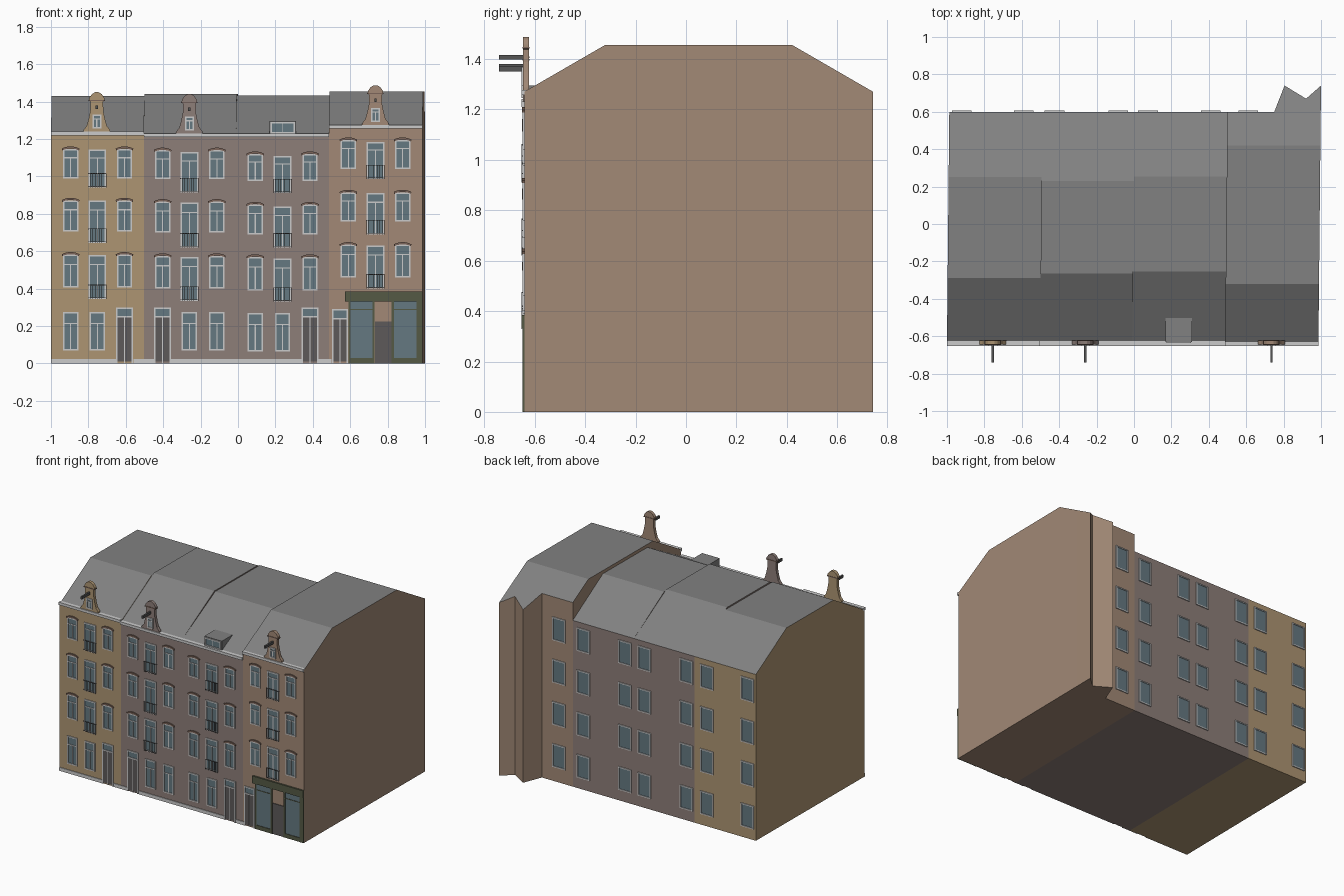
import bpy, bmesh

if "Cube" in bpy.data.objects:
    bpy.data.objects.remove(bpy.data.objects["Cube"])

COL = {
    "tan": (0.42, 0.30, 0.17), "mauve": (0.27, 0.21, 0.19), "brown": (0.36, 0.25, 0.18),
    "slate": (0.22, 0.22, 0.22), "glass": (0.13, 0.19, 0.22), "white": (0.55, 0.57, 0.55),
    "dark": (0.09, 0.09, 0.09), "green": (0.09, 0.10, 0.06), "door": (0.11, 0.10, 0.10),
    "trim": (0.20, 0.13, 0.10),
}
MATS = {}
for k, c in COL.items():
    MATS[k] = bpy.data.materials.new(k)
    MATS[k].diffuse_color = (*c, 1)

F, B = -0.64, 0.60          # front and back wall planes
parts = {}                  # part name -> (bmesh, colour)


def part(name, col):
    return parts.setdefault(name, (bmesh.new(), col))[0]


def prism(name, col, pts, y0, y1):
    """Outline in x/z pushed from y0 to y1."""
    bm = part(name, col)
    a = [bm.verts.new((x, y0, z)) for x, z in pts]
    b = [bm.verts.new((x, y1, z)) for x, z in pts]
    bm.faces.new(a)
    bm.faces.new(b[::-1])
    for i in range(len(pts)):
        j = (i + 1) % len(pts)
        bm.faces.new((a[i], b[i], b[j], a[j]))


def box(name, col, x0, x1, y0, y1, z0, z1):
    prism(name, col, [(x0, z0), (x1, z0), (x1, z1), (x0, z1)], y0, y1)


def finish(name, bm, cols):
    bmesh.ops.recalc_face_normals(bm, faces=bm.faces[:])
    if len(cols) > 1:       # second colour for roof slopes
        for f in bm.faces:
            f.material_index = int(f.normal.z > 0.1)
    me = bpy.data.meshes.new(name)
    bm.to_mesh(me)
    bm.free()
    for c in cols:
        me.materials.append(MATS[c])
    bpy.context.collection.objects.link(bpy.data.objects.new(name, me))


def shear(x, y):            # side walls lean very slightly in plan
    return x + 0.01 * (y - F)


def house(name, col, x0, x1, profile):
    bm = bmesh.new()
    a, b = [[bm.verts.new((shear(x, y), y, z)) for y, z in profile] for x in (x0, x1)]
    bm.faces.new(a)
    bm.faces.new(b[::-1])
    for i in range(len(profile)):
        j = (i + 1) % len(profile)
        bm.faces.new((a[i], b[i], b[j], a[j]))
    finish(name, bm, [col, "slate"])


def window(pre, cx, w, z0, z1, y=F, s=-1, arch=False, transom=0.7, mullion=True):
    """Glazed window with frame; s is the outward y direction."""
    x0, x1, t = cx - w / 2, cx + w / 2, 0.008
    fr, yo = pre + "_window_frames", y + s * 0.007
    box(pre + "_window_glass", "glass", x0 + t, x1 - t, y, y + s * 0.002, z0 + t, z1 - t)
    box(fr, "white", x0, x0 + t, y, yo, z0, z1)
    box(fr, "white", x1 - t, x1, y, yo, z0, z1)
    box(fr, "white", x0 + t, x1 - t, y, yo, z0, z0 + t)
    box(fr, "white", x0 + t, x1 - t, y, yo, z1 - t, z1)
    if mullion:
        zt = z0 + (z1 - z0) * transom
        box(fr, "white", x0 + t, x1 - t, y, y + s * 0.006, zt - 0.003, zt + 0.003)
        box(fr, "white", cx - 0.003, cx + 0.003, y, y + s * 0.005, z0 + t, zt)
    if arch:                # segmental brick lintel
        k = [-1, -0.6, -0.2, 0.2, 0.6, 1]
        h = w / 2 + 0.004
        low = [(cx + u * h, z1 - 0.008 + 0.010 * (1 - u * u)) for u in k]
        top = [(cx + u * h * 1.05, z1 + 0.002 + 0.012 * (1 - u * u)) for u in reversed(k)]
        prism(pre + "_arched_lintels", "trim", low + top, y, y + s * 0.009)


def railing(pre, cx, z0, z1, w=0.095):
    n = pre + "_balcony_railings"
    for z in (z0 + 0.006, z1):
        box(n, "dark", cx - w / 2, cx + w / 2, -0.652, -0.648, z - 0.002, z + 0.002)
    for i in range(9):
        x = cx - w / 2 + w * i / 8
        box(n, "dark", x - 0.001, x + 0.001, -0.651, -0.649, z0, z1)
    for x in (cx - w / 2, cx + w / 2):
        box(n, "dark", x - 0.002, x + 0.002, -0.652, F, z1 - 0.003, z1 + 0.001)


def door(pre, cx, top, w=0.09):
    zt = top - 0.055
    window(pre + "_door", cx, w, zt, top, mullion=False)
    for sx in (-1, 1):
        x = cx + sx * (w / 2 - 0.004)
        box(pre + "_door_frame", "white", x - 0.004, x + 0.004, F, F - 0.007, 0, zt)
        x = cx + sx * w * 0.22
        box(pre + "_door_leaves", "door", x - w * 0.19, x + w * 0.19, F, F - 0.005, 0.01, zt)
    box(pre + "_door_frame", "white", cx - 0.002, cx + 0.002, F, F - 0.004, 0, zt)


def gable(pre, col, cx, z0):
    """Bell-shaped gable with small window and hoist beam."""
    half = [(0.072, 0), (0.070, 0.015), (0.054, 0.035), (0.043, 0.075), (0.035, 0.115),
            (0.034, 0.165), (0.042, 0.170), (0.040, 0.185), (0.026, 0.205), (0.010, 0.215)]
    n = pre + "_gable"
    out = [(cx + x, z0 + z) for x, z in half] + [(cx - x, z0 + z) for x, z in reversed(half)]
    prism(n, col, out, -0.645, -0.622)
    box(n + "_cap", "trim", cx - 0.044, cx + 0.044, -0.648, -0.62, z0 + 0.168, z0 + 0.174)
    window(n, cx, 0.048, z0 + 0.02, z0 + 0.095, y=-0.645)
    box(pre + "_hoist_beam", "dark", cx - 0.006, cx + 0.006, -0.74, -0.63, z0 + 0.125, z0 + 0.144)


def roofline(eave, top, f, b, back_z):
    return [(F, 0), (F, eave), (f, top), (b, top), (B, back_z), (B, 0)]


# House bodies with roofs
H4 = lambda y: 1.455 - 0.578 * (y - 0.42)
house("left_house", "tan", -1.0, -0.503, roofline(1.225, 1.43, -0.29, 0.25, 1.22))
house("second_house", "mauve", -0.503, -0.01, roofline(1.22, 1.44, -0.265, 0.23, 1.22))
house("third_house", "mauve", -0.01, 0.487, roofline(1.22, 1.432, -0.255, 0.255, 1.22))
house("right_house", "brown", 0.487, 0.986, roofline(1.27, 1.455, -0.32, 0.42, H4(B)))

# Rear extension with folded back wall
bm = bmesh.new()
plan = [(shear(0.986, B), B), (1.0, 0.74), (0.92, 0.67), (0.805, 0.74), (0.75, B)]
lo = [bm.verts.new((x, y, 0)) for x, y in plan]
hi = [bm.verts.new((x, y, H4(y))) for x, y in plan]
bm.faces.new(lo[::-1])
bm.faces.new(hi)
for i in range(5):
    j = (i + 1) % 5
    bm.faces.new((lo[i], lo[j], hi[j], hi[i]))
finish("rear_extension", bm, ["brown", "slate"])

# Facades: name, colour, columns, side rows, middle rows, ground layout
FRONT = [
    ("left", "tan", (-0.895, -0.752, -0.607), [(0.99, 1.147), (0.705, 0.872), (0.405, 0.582)],
     [(0.94, 1.143), (0.645, 0.87), (0.345, 0.58)], 2, 0.07),
    ("second", "mauve", (-0.403, -0.26, -0.113), [(0.985, 1.14), (0.70, 0.865), (0.40, 0.575)],
     [(0.915, 1.13), (0.62, 0.86), (0.335, 0.57)], 0, 0.07),
    ("third", "mauve", (0.092, 0.238, 0.385), [(0.975, 1.12), (0.69, 0.85), (0.39, 0.57)],
     [(0.91, 1.11), (0.62, 0.84), (0.33, 0.56)], 2, 0.065),
    ("right", "brown", (0.59, 0.735, 0.88), [(1.04, 1.195), (0.76, 0.915), (0.46, 0.635)],
     [(0.985, 1.185), (0.69, 0.91), (0.40, 0.63)], None, 0),
]
for pre, col, xs, side, mid, door_i, g in FRONT:
    for z0, z1 in side:
        for x in (xs[0], xs[2]):
            window(pre, x, 0.082, z0, z1, arch=True)
    for z0, z1 in mid:
        window(pre, xs[1], 0.095, z0, z1, transom=0.78)
        railing(pre, xs[1], z0, z0 + 0.075)
    if door_i is not None:
        for i, x in enumerate(xs):
            if i == door_i:
                door(pre, x, 0.30)
            else:
                window(pre, x, 0.082, g, g + 0.205)

# Cornices and plinth
for n, x0, x1, z in (("left", -1, -0.503, 1.22), ("second", -0.503, -0.005, 1.21),
                     ("third", -0.005, 0.487, 1.21), ("right", 0.487, 0.986, 1.256)):
    box(n + "_cornice", "white", x0, x1, -0.652, -0.625, z, z + 0.02)
for x0, x1 in ((-1, -0.652), (-0.56, -0.45), (-0.358, 0.34), (0.43, 0.50)):
    box("plinth", "white", x0, x1, -0.645, F, 0, 0.025)

# Gables and box dormer
gable("left", "tan", -0.755, 1.235)
gable("second", "mauve", -0.26, 1.225)
gable("right", "brown", 0.735, 1.272)
box("box_dormer", "slate", 0.168, 0.31, -0.63, -0.50, 1.215, 1.295)
window("box_dormer", 0.239, 0.13, 1.23, 1.29, y=-0.63, mullion=False)
box("box_dormer_window_frames", "white", 0.237, 0.241, -0.635, -0.63, 1.235, 1.285)

# Shopfront
door("right", 0.545, 0.29, 0.085)
box("shop_fascia", "green", 0.572, 0.986, -0.652, F, 0.332, 0.385)
for x0, x1 in ((0.59, 0.602), (0.718, 0.73), (0.822, 0.834), (0.955, 0.986)):
    box("shop_pillars", "green", x0, x1, -0.648, F, 0, 0.332)
for x0, x1 in ((0.602, 0.718), (0.834, 0.955)):
    box("shop_glass", "glass", x0, x1, -0.643, F, 0.03, 0.332)
    box("shop_stall_riser", "green", x0, x1, -0.647, F, 0, 0.03)
    box("shop_glazing_bar", "green", x0, x1, -0.646, F, 0.285, 0.29)
box("shop_door", "door", 0.732, 0.82, -0.645, F, 0, 0.225)

# Back windows
for x, dz in ((-0.92, 0), (-0.59, 0), (-0.425, 0), (-0.085, 0), (0.075, 0), (0.41, 0), (0.61, 0.025)):
    for z in (0.165, 0.475, 0.785, 1.095):
        window("rear", x, 0.105, z + dz - 0.085, z + dz + 0.085, y=B, s=1, mullion=False)

for name, (bm, col) in parts.items():
    finish(name, bm, [col])

for m in bpy.data.materials:
    if m.users and not m.is_grease_pencil:
        m.use_nodes = True
        m.node_tree.nodes["Principled BSDF"].inputs["Base Color"].default_value = m.diffuse_color
